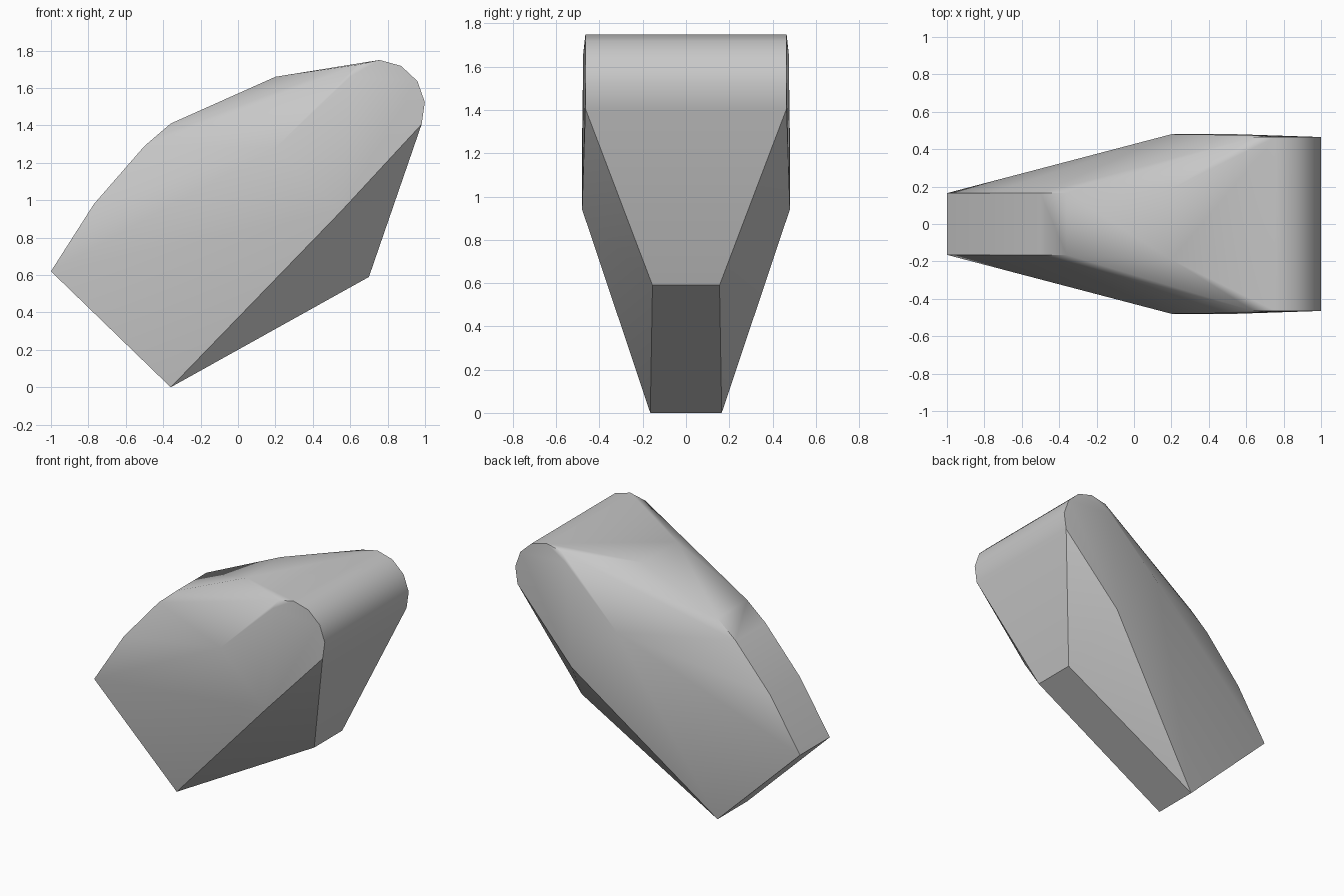
import bpy, bmesh, math

cube = bpy.data.objects.get("Cube")
if cube:
    bpy.data.objects.remove(cube, do_unlink=True)

# Plain grey material
grey = bpy.data.materials.new("light_grey")
grey.use_nodes = True
colour = (0.58, 0.58, 0.58, 1)
grey.diffuse_color = colour
grey.node_tree.nodes["Principled BSDF"].inputs["Base Color"].default_value = colour

# Half outline as (x, half width, z); each point is mirrored across y
narrow_end = [(-1, .165, .62), (-.77, .165, .98), (-.5, .165, 1.29),
              (-.36, .165, 1.41), (-.36, .165, 0), (.7, .155, .59)]
top_ridge = [(.2, .19, 1.66)]
side_bulge = [(.2, .48, 1.28), (.55, .48, .94), (.6, .475, 1.66)]

# Rounded wide end: an arc of a barrel lying along y
barrel = []
for i in range(6):
    a = math.radians(116 - i * 27.6)
    barrel.append((.75 + .25 * math.cos(a), .465, 1.5 + .25 * math.sin(a)))

# Wrap the points in one faceted convex body
bm = bmesh.new()
for x, y, z in narrow_end + top_ridge + side_bulge + barrel:
    for side in (-1, 1):
        bm.verts.new((x, side * y, z))
hull = bmesh.ops.convex_hull(bm, input=bm.verts[:])
loose = [v for v in bm.verts if not v.link_faces]
bmesh.ops.delete(bm, geom=loose, context="VERTS")
bmesh.ops.dissolve_limit(bm, angle_limit=math.radians(0.5),
                         verts=bm.verts[:], edges=bm.edges[:])
bmesh.ops.recalc_face_normals(bm, faces=bm.faces[:])

mesh = bpy.data.meshes.new("wedge_body")
bm.to_mesh(mesh)
bm.free()
mesh.materials.append(grey)
body = bpy.data.objects.new("wedge_body", mesh)
bpy.context.collection.objects.link(body)

# Soft shading with the strong creases kept
bpy.ops.object.select_all(action="DESELECT")
body.select_set(True)
bpy.context.view_layer.objects.active = body
bpy.ops.object.shade_smooth_by_angle(angle=math.radians(35))
